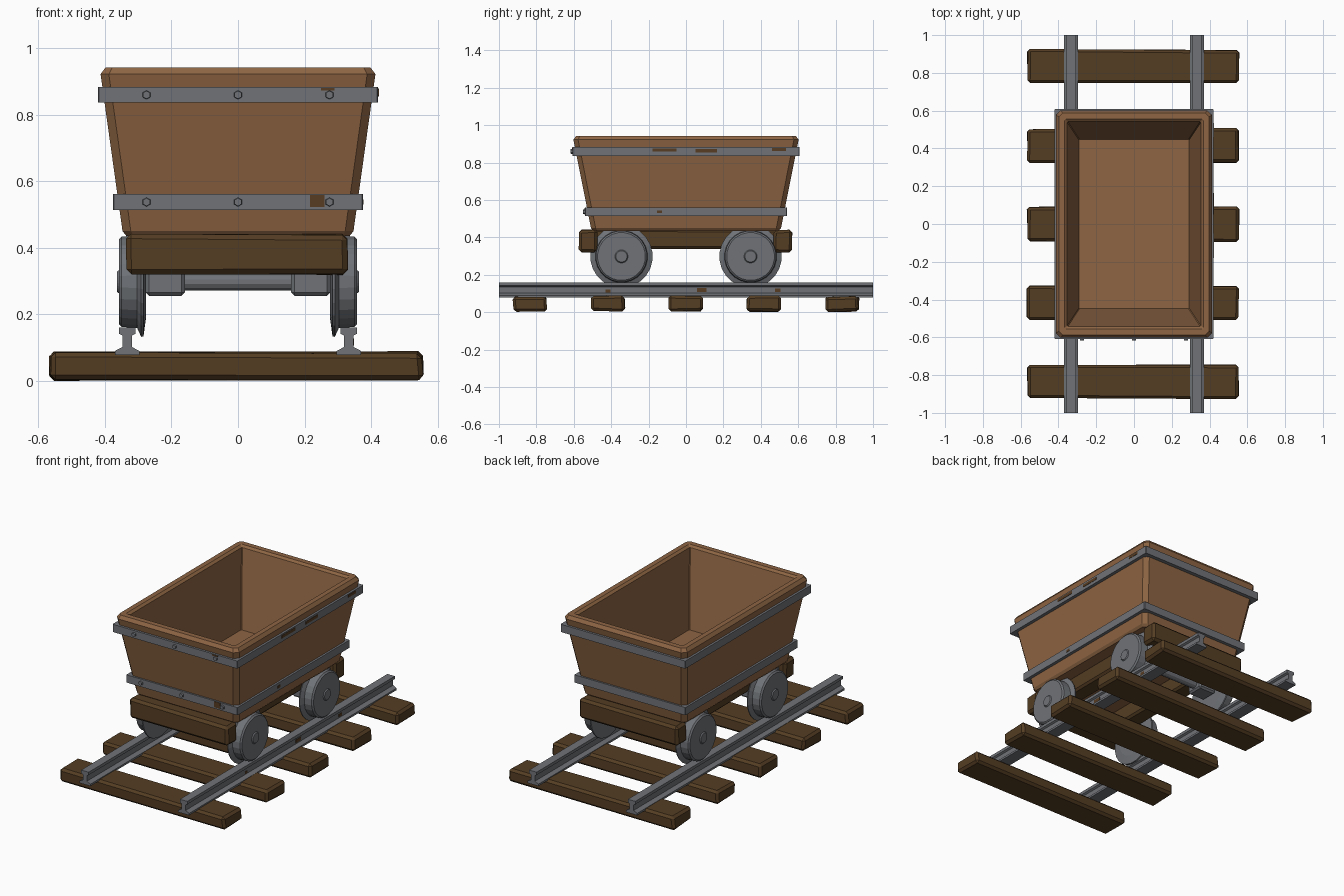
import bpy, bmesh, math, random
from mathutils import Matrix, Vector

if "Cube" in bpy.data.objects:
    bpy.data.objects.remove(bpy.data.objects["Cube"])

random.seed(4)


def mat(name, col):
    m = bpy.data.materials.new(name)
    m.diffuse_color = (*col, 1)
    m.use_nodes = True
    m.node_tree.nodes["Principled BSDF"].inputs["Base Color"].default_value = m.diffuse_color
    return m


BUCKET = mat("bucket_wood", (0.27, 0.13, 0.057))
DARK = mat("dark_wood", (0.090, 0.047, 0.017))
METAL = mat("grey_metal", (0.16, 0.17, 0.185))
RUST = mat("rust", (0.095, 0.045, 0.016))


def finish(name, bm, material):
    bmesh.ops.recalc_face_normals(bm, faces=bm.faces[:])
    me = bpy.data.meshes.new(name)
    bm.to_mesh(me)
    bm.free()
    me.materials.append(material)
    ob = bpy.data.objects.new(name, me)
    bpy.context.collection.objects.link(ob)
    return ob


def box(name, lo, hi, material, bevel=0.0, jitter=0.0):
    bm = bmesh.new()
    bmesh.ops.create_cube(bm, size=1)
    for v in bm.verts:
        for i in range(3):
            v.co[i] = lo[i] if v.co[i] < 0 else hi[i]
            # uneven hewn corners, only ever moved inward
            v.co[i] += random.uniform(0, jitter) * (1 if v.co[i] == lo[i] else -1)
    if bevel:
        bmesh.ops.bevel(bm, geom=bm.edges[:], offset=bevel, segments=1, affect='EDGES')
    return finish(name, bm, material)


def loft(name, rings, material, closed=False, caps=True):
    bm = bmesh.new()
    vr = [[bm.verts.new(p) for p in r] for r in rings]
    n = len(vr[0])
    pairs = list(zip(vr, vr[1:])) + ([(vr[-1], vr[0])] if closed else [])
    for a, b in pairs:
        for i in range(n):
            j = (i + 1) % n
            bm.faces.new((a[i], a[j], b[j], b[i]))
    if caps and not closed:
        bm.faces.new(vr[0])
        bm.faces.new(vr[-1])
    return finish(name, bm, material)


def rect(hx, hy, z, c):
    # rectangle ring with cut corners
    return [(hx, hy - c, z), (hx - c, hy, z), (-hx + c, hy, z), (-hx, hy - c, z),
            (-hx, -hy + c, z), (-hx + c, -hy, z), (hx - c, -hy, z), (hx, -hy + c, z)]


def lathe_x(name, profile, cx, cy, cz, sign, n, material):
    rings = [[(cx + sign * x, cy + r * math.cos(2 * math.pi * (i + .5) / n),
               cz + r * math.sin(2 * math.pi * (i + .5) / n)) for i in range(n)]
             for x, r in profile]
    return loft(name, rings, material)


# Sleepers
for k in range(5):
    y = -0.83 + 0.417 * k
    box(f"sleeper_{k + 1}", (-0.56, y - 0.09, 0.0), (0.56, y + 0.09, 0.09), DARK, 0.014, 0.01)

# Rails: I-shaped half profile mirrored about the web
half = [(0.037, 0.078), (0.037, 0.09), (0.014, 0.102), (0.014, 0.136), (0.025, 0.142), (0.025, 0.16)]
prof = half + [(-x, z) for x, z in reversed(half)]
for s, side in ((-1, "left"), (1, "right")):
    loft(f"{side}_rail", [[(s * 0.333 + x, y, z) for x, z in prof] for y in (-1, 1)], METAL)

# Wheels, axles and bearing blocks
wheel = [(0.277, 0.115), (0.284, 0.165), (0.291, 0.167), (0.303, 0.140), (0.350, 0.137),
         (0.358, 0.128), (0.358, 0.035), (0.364, 0.030)]
for y, end in ((-0.345, "front"), (0.345, "back")):
    lathe_x(f"{end}_axle", [(-0.29, 0.027), (0.29, 0.027)], 0, y, 0.298, 1, 12, METAL)
    for s, side in ((-1, "left"), (1, "right")):
        w = lathe_x(f"{end}_{side}_wheel", wheel, 0, y, 0.298, s, 24, METAL)
        xs = sorted((s * 0.16, s * 0.277))
        box(f"{end}_{side}_bearing", (xs[0], y - 0.055, 0.255), (xs[1], y + 0.055, 0.35), METAL, 0.01)

# Wooden underframe
for s, side in ((-1, "left"), (1, "right")):
    xs = sorted((s * 0.165, s * 0.27))
    box(f"{side}_frame_beam", (xs[0], -0.49, 0.34), (xs[1], 0.49, 0.445), DARK, 0.012, 0.004)
    ys = sorted((s * 0.47, s * 0.57))
    box("back_buffer_beam" if s > 0 else "front_buffer_beam",
        (-0.333, ys[0], 0.323), (0.333, ys[1], 0.443), DARK, 0.015, 0.006)

# Tapered bucket with hollow interior
loft("bucket", [rect(0.335, 0.495, 0.435, 0.022), rect(0.347, 0.508, 0.45, 0.025),
                rect(0.413, 0.602, 0.922, 0.025), rect(0.398, 0.588, 0.942, 0.02),
                rect(0.368, 0.556, 0.942, 0.006), rect(0.354, 0.542, 0.93, 0.004),
                rect(0.292, 0.448, 0.48, 0.004)], BUCKET)

# Metal bands around the bucket
bands = (("upper_band", 0.421, 0.608, 0.836, 0.883), ("lower_band", 0.375, 0.541, 0.514, 0.561))
for name, hx, hy, z0, z1 in bands:
    t = 0.03
    loft(name, [rect(hx, hy, z0, 0.003), rect(hx, hy, z1, 0.003),
                rect(hx - t, hy - t, z1, 0.003), rect(hx - t, hy - t, z0, 0.003)], METAL, closed=True)
    # Hexagonal bolts on the front
    for i, x in enumerate((-0.275, 0, 0.275)):
        bm = bmesh.new()
        bmesh.ops.create_cone(bm, cap_ends=True, segments=6, radius1=0.014, radius2=0.012, depth=0.012,
                              matrix=Matrix.Translation((x, -hy - 0.003, (z0 + z1) / 2))
                              @ Matrix.Rotation(math.pi / 2, 4, 'X'))
        finish(f"{name}_bolt_{i + 1}", bm, METAL)

# Rust patches: thin plates on the right side (y0, y1, z0, z1, x)
side_patches = [(-0.18, -0.05, 0.858, 0.876, 0.421), (0.05, 0.165, 0.855, 0.872, 0.421),
                (0.46, 0.535, 0.862, 0.878, 0.421), (-0.155, -0.128, 0.53, 0.545, 0.375),
                (0.06, 0.11, 0.108, 0.128, 0.347), (0.475, 0.505, 0.108, 0.126, 0.347),
                (-0.43, -0.405, 0.106, 0.12, 0.347)]
for i, (y0, y1, z0, z1, x) in enumerate(side_patches):
    box(f"side_rust_{i + 1}", (x - 0.002, y0, z0), (x + 0.002, y1, z1), RUST)

# Rust patches on the front bands
for i, (x0, x1, z0, z1, y) in enumerate([(0.25, 0.29, 0.872, 0.88, -0.608),
                                         (0.217, 0.26, 0.523, 0.558, -0.541)]):
    box(f"front_rust_{i + 1}", (x0, y - 0.002, z0), (x1, y + 0.002, z1), RUST)
